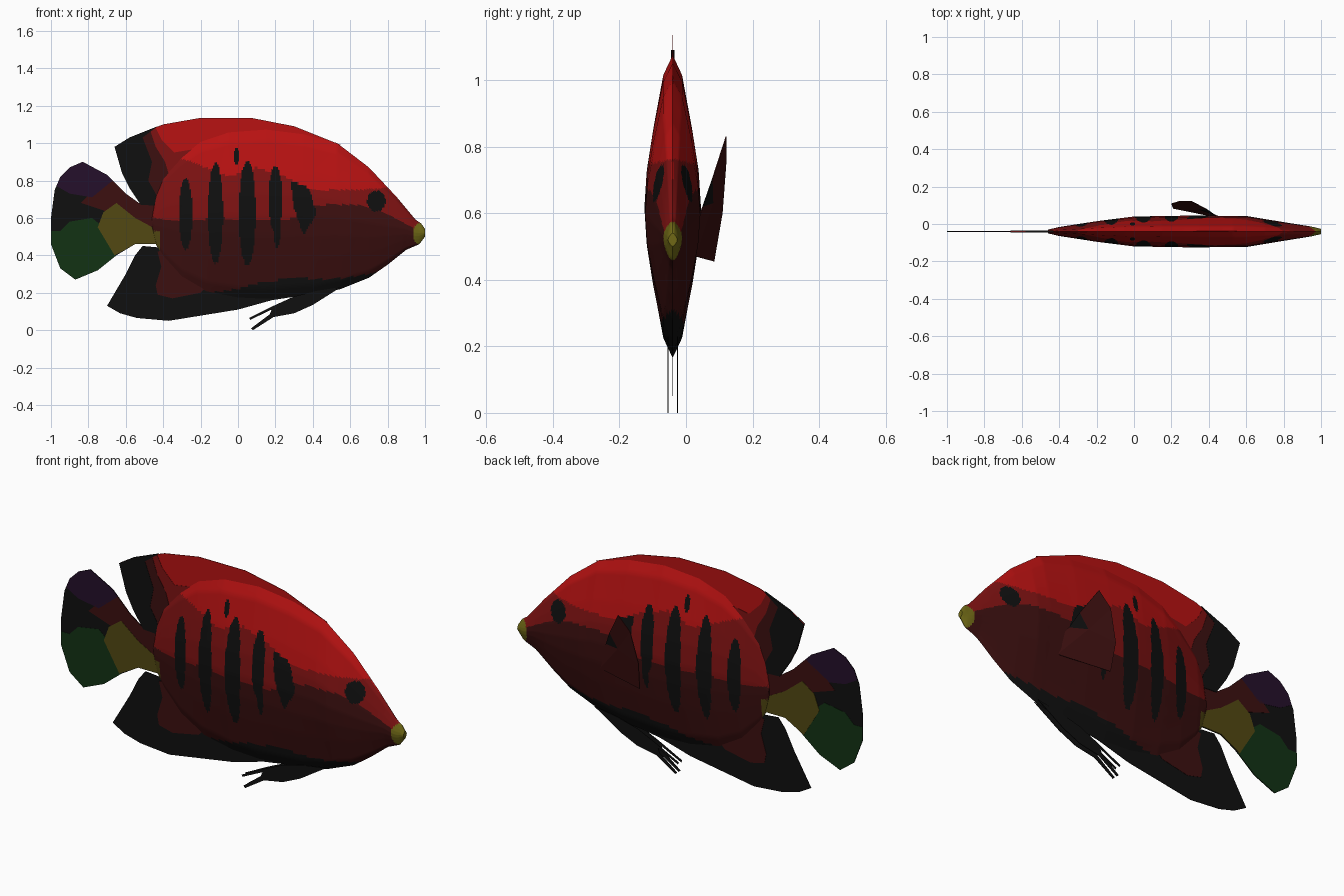
import bpy
import bmesh
from mathutils import Vector
from mathutils.geometry import intersect_point_tri_2d

if "Cube" in bpy.data.objects:
    bpy.data.objects.remove(bpy.data.objects["Cube"], do_unlink=True)

MID_Y = -0.04


def material(name, red, green, blue):
    mat = bpy.data.materials.new(name)
    mat.use_nodes = True
    colour = (red, green, blue, 1)
    mat.diffuse_color = colour
    shader = mat.node_tree.nodes["Principled BSDF"]
    shader.inputs["Base Color"].default_value = colour
    shader.inputs["Roughness"].default_value = 0.8
    return mat


bright_red = material("bright red", .48, .006, .006)
mid_red = material("mid red", .21, .006, .006)
dark_red = material("dark red", .045, .005, .005)
black = material("black", .005, .005, .005)
olive = material("olive", .085, .065, .006)
nose_olive = material("nose olive", .16, .14, .008)
green = material("green", .006, .032, .007)
purple = material("purple", .018, .005, .024)


def finish(name, bm, materials, smooth=False):
    bmesh.ops.recalc_face_normals(bm, faces=bm.faces)
    mesh = bpy.data.meshes.new(name)
    bm.to_mesh(mesh)
    bm.free()
    for mat in materials:
        mesh.materials.append(mat)
    obj = bpy.data.objects.new(name, mesh)
    bpy.context.collection.objects.link(obj)
    if smooth:
        bpy.ops.object.select_all(action="DESELECT")
        obj.select_set(True)
        bpy.context.view_layer.objects.active = obj
        bpy.ops.object.shade_smooth_by_angle(angle=0.6)
    return obj


def plate(name, outline, mat, layer=1, y=MID_Y):
    """Thin upright plate; a higher layer lies over a lower one."""
    half = 0.0013 * layer
    bm = bmesh.new()
    face = bm.faces.new([bm.verts.new((x, y - half, z)) for x, z in outline])
    grown = bmesh.ops.extrude_face_region(bm, geom=[face])["geom"]
    moved = [v for v in grown if isinstance(v, bmesh.types.BMVert)]
    bmesh.ops.translate(bm, verts=moved, vec=(0, 2 * half, 0))
    bmesh.ops.triangulate(bm, faces=bm.faces)
    return finish(name, bm, [mat])


def along(table, x):
    """Linear interpolation through a list of (position, value) pairs."""
    for (x0, v0), (x1, v1) in zip(table, table[1:]):
        if x <= x1:
            return v0 + (v1 - v0) * max(0, x - x0) / (x1 - x0)
    return table[-1][1]


def in_ellipse(x, z, cx, cz, rx, rz):
    return ((x - cx) / rx) ** 2 + ((z - cz) / rz) ** 2 < 1


# Body shape: upper and lower outline, half width, and cross-section
TOP = [(-.46, .6), (-.44, .72), (-.4, .82), (-.3, .93), (-.2, 1.01), (-.05, 1.06),
       (.15, 1.075), (.35, 1.05), (.53, 1), (.7, .87), (.85, .71), (.95, .59),
       (.98, .57), (1, .54)]
BOTTOM = [(-.46, .55), (-.44, .46), (-.4, .39), (-.3, .28), (-.17, .205), (0, .172),
          (.15, .165), (.4, .185), (.55, .22), (.7, .28), (.8, .35), (.9, .43),
          (.97, .46), (1, .5)]
WIDTH = [(-.46, .01), (-.4, .024), (-.2, .055), (0, .08), (.3, .085), (.6, .083),
         (.8, .05), (.95, .026), (1, .014)]
SECTION = [(0, 1), (.25, .92), (.52, .7), (.87, .34), (1, 0)]

# Body paint: borders between the colour bands, and the flank stripes
BRIGHT_EDGE = [(-.46, .95), (-.35, .93), (-.25, .9), (-.05, .82), (.1, .87), (.25, .82),
               (.4, .75), (.65, .75), (.8, .76), (.95, .6)]
MID_EDGE = [(-.46, .6), (-.3, .58), (-.1, .6), (.2, .58), (.3, .6), (.4, .67),
            (.65, .67), (.8, .62), (.95, .54)]
BELLY_EDGE = [(-.3, .27), (-.15, .2), (0, .22), (.1, .25), (.3, .28), (.5, .27),
              (.7, .3), (.8, .33), (.85, .3)]
STRIPES = [(-.28, .62, .036, .19), (-.12, .625, .04, .27), (.05, .625, .045, .28),
           (.2, .7, .037, .18), (.21, .55, .018, .11), (-.01, .93, .015, .04)]
CHEEK_STRIPE = [(.28, .8), (.38, .76), (.42, .62), (.35, .51), (.3, .65)]
BODY_PAINT = [bright_red, mid_red, dark_red, black, nose_olive, olive]


def in_cheek_stripe(x, z):
    corners = [Vector(p) for p in CHEEK_STRIPE]
    return any(intersect_point_tri_2d(Vector((x, z)), corners[0], b, c)
               for b, c in zip(corners[1:], corners[2:]))


def body_paint(x, z):
    if in_ellipse(x, z, .98, .515, .045, .06):
        return nose_olive
    if x < -.42 and z < .53:
        return olive
    if in_ellipse(x, z, .74, .69, .05, .055) or in_cheek_stripe(x, z):
        return black
    if any(in_ellipse(x, z, *stripe) for stripe in STRIPES):
        return black
    if z < along(BELLY_EDGE, x):
        return black
    if z > along(BRIGHT_EDGE, x):
        return bright_red
    return mid_red if z > along(MID_EDGE, x) else dark_red


# Body: lofted rings from tail root to nose
STATIONS, STEPS = 210, 60
bm = bmesh.new()
rings = []
for i in range(STATIONS + 1):
    x = -.46 + 1.46 * i / STATIONS
    top, low, width = along(TOP, x), along(BOTTOM, x), along(WIDTH, x)
    ring = []
    for j in range(2 * STEPS):
        side = 1 if j < STEPS else -1
        level = 1 - 2 * (j % STEPS) / STEPS
        level *= side
        y = MID_Y + side * width * along(SECTION, abs(level))
        ring.append(bm.verts.new((x, y, (top + low + level * (top - low)) / 2)))
    rings.append(ring)
for ring, following in zip(rings, rings[1:]):
    for j in range(2 * STEPS):
        k = (j + 1) % (2 * STEPS)
        bm.faces.new((ring[j], ring[k], following[k], following[j]))
bm.faces.new(rings[0])
bm.faces.new(rings[-1])
for face in bm.faces:
    centre = face.calc_center_median()
    face.material_index = BODY_PAINT.index(body_paint(centre.x, centre.z))
finish("body", bm, BODY_PAINT, smooth=True)

# Dorsal fin with its darker rear bands
plate("dorsal_fin", [(-.4, .66), (-.52, .67), (-.58, .76), (-.62, .84), (-.66, .98),
                     (-.58, 1.03), (-.4, 1.1), (-.2, 1.135), (.07, 1.135), (.3, 1.09),
                     (.55, .99), (0, .8)], bright_red)
plate("dorsal_mid_band", [(-.4, .66), (-.5, .7), (-.5, 1.06), (-.44, 1.08), (-.41, 1.02),
                          (-.34, .95), (-.22, .97), (-.2, .9)], mid_red, 2)
plate("dorsal_dark_band", [(-.4, .66), (-.5, .68), (-.53, 1.045), (-.47, 1.07),
                           (-.44, .98), (-.39, .9), (-.36, .8)], dark_red, 3)
plate("dorsal_rear_edge", [(-.43, .665), (-.52, .67), (-.58, .76), (-.62, .84),
                           (-.66, .98), (-.58, 1.03), (-.43, 1.09), (-.51, 1.03),
                           (-.46, .9), (-.48, .8), (-.44, .73)], black, 4)

# Anal fin with a red patch near the body
plate("anal_fin", [(-.4, .44), (-.51, .45), (-.55, .4), (-.6, .3), (-.7, .13), (-.63, .09),
                   (-.54, .065), (-.37, .05), (0, .11), (.18, .16), (.5, .21), (0, .3)],
      black)
plate("anal_fin_patch", [(-.39, .43), (-.43, .42), (-.41, .34), (-.44, .24), (-.43, .19),
                         (-.35, .17), (-.2, .2), (-.15, .25), (-.25, .35)], dark_red, 2)

# Tail fin and its colour patches
plate("tail_fin", [(-.42, .67), (-.53, .68), (-.6, .73), (-.7, .83), (-.83, .9), (-.9, .87),
                   (-.95, .82), (-.98, .75), (-1, .6), (-1, .46), (-.95, .33), (-.87, .27),
                   (-.75, .32), (-.65, .4), (-.55, .46), (-.42, .46)], black)
plate("tail_upper_patch", [(-.67, .8), (-.7, .83), (-.83, .9), (-.9, .87), (-.95, .82),
                           (-.97, .77), (-.9, .73), (-.78, .71)], purple, 2)
plate("tail_root_patch", [(-.42, .67), (-.53, .68), (-.6, .73), (-.67, .8), (-.8, .72),
                          (-.84, .68), (-.72, .64), (-.42, .5)], dark_red, 2)
plate("tail_lower_patch", [(-1, .53), (-1, .46), (-.95, .33), (-.87, .27), (-.75, .32),
                           (-.65, .4), (-.72, .55), (-.78, .6), (-.9, .58), (-.95, .53)],
      green, 2)
plate("tail_middle_patch", [(-.75, .55), (-.72, .63), (-.65, .68), (-.55, .6), (-.42, .53),
                            (-.42, .46), (-.55, .46), (-.66, .4)], olive, 3)

# Pelvic fins, each ending in two spines
PELVIC = [(.55, .23), (.4, .135), (.3, .09), (.19, .07), (.08, 0), (.07, .01), (.17, .085),
          (.18, .11), (.065, .055), (.06, .065), (.19, .13), (.3, .18), (.42, .21)]
for name, offset in (("right_pelvic_fin", -.014), ("left_pelvic_fin", .014)):
    plate(name, PELVIC, black, y=MID_Y + offset)

# Pectoral fin, spread away from the flank
bm = bmesh.new()
spots = {
    "root_low": (.48, .03, .47), "root_top": (.47, .03, .56), "lead": (.43, .052, .62),
    "lead_high": (.39, .08, .7), "tip": (.31, .122, .83), "rear_high": (.24, .122, .76),
    "rear": (.2, .11, .6), "rear_low": (.21, .085, .455), "middle": (.34, .082, .63),
}
v = {key: bm.verts.new(spot) for key, spot in spots.items()}
for corners in ("root_low root_top lead middle", "root_low middle rear rear_low",
                "middle lead_high tip rear_high", "middle rear_high rear"):
    bm.faces.new([v[key] for key in corners.split()])
bm.faces.new((v["lead"], v["lead_high"], v["middle"])).material_index = 1
pectoral = finish("pectoral_fin", bm, [dark_red, black])
solid = pectoral.modifiers.new("thickness", "SOLIDIFY")
solid.thickness = 0.003
